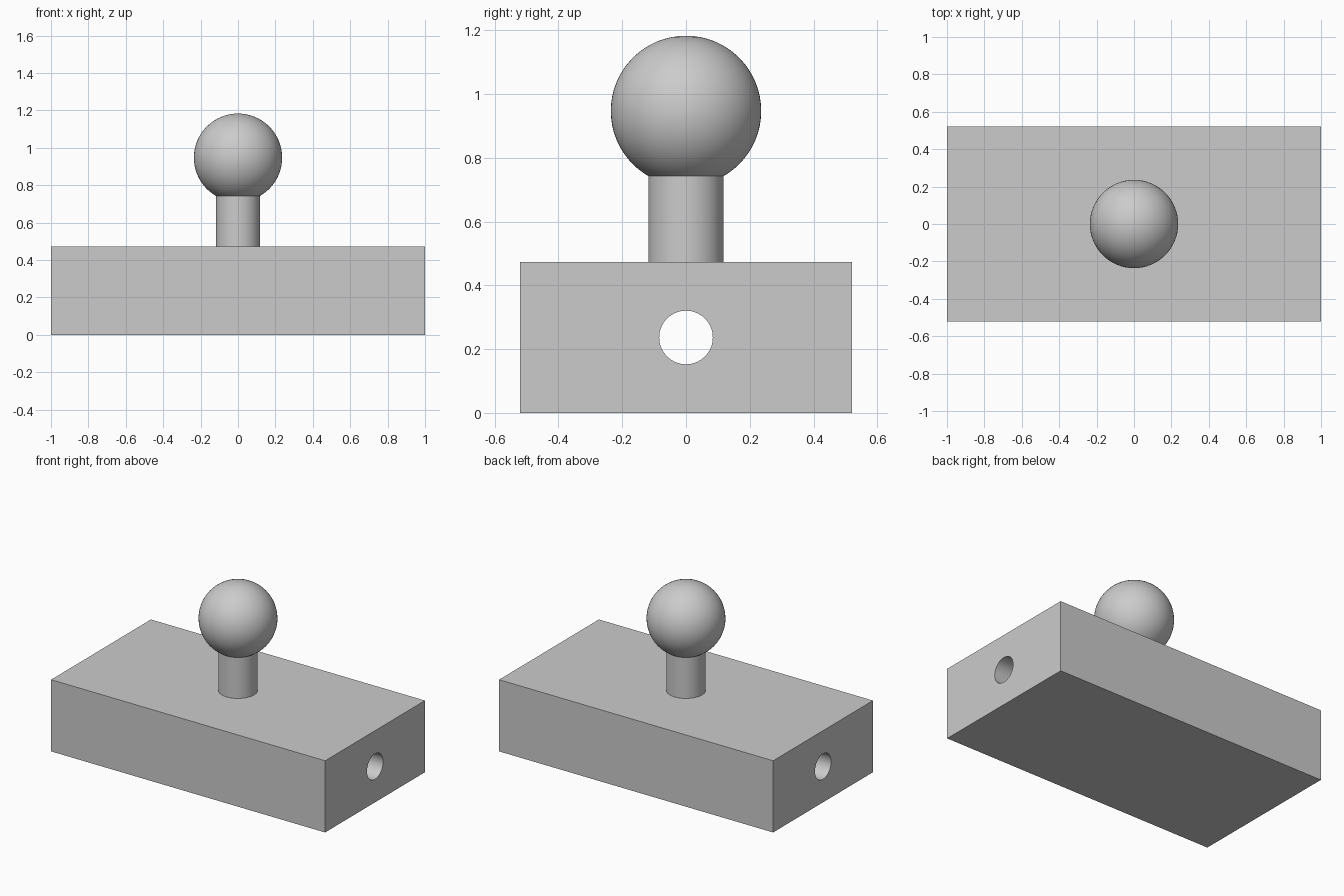
import bpy
import math

if "Cube" in bpy.data.objects:
    bpy.data.objects.remove(bpy.data.objects["Cube"])

W, D, H = 2.0, 1.04, 0.473      # block size
POST_R, BALL_R = 0.118, 0.236
BALL_Z = 0.947
HOLE_R = 0.084

grey = bpy.data.materials.new("light grey")
grey.diffuse_color = (0.6, 0.6, 0.6, 1)
grey.use_nodes = True
grey.node_tree.nodes["Principled BSDF"].inputs["Base Color"].default_value = grey.diffuse_color


def finish(name, smooth=True):
    ob = bpy.context.object
    ob.name = name
    ob.data.materials.append(grey)
    if smooth:
        bpy.ops.object.shade_smooth_by_angle(angle=math.radians(30))
    return ob


# Cutter for the hole running lengthwise through the block
bpy.ops.mesh.primitive_cylinder_add(vertices=64, radius=HOLE_R, depth=W + 0.4,
                                    location=(0, 0, H / 2),
                                    rotation=(0, math.pi / 2, 0))
cutter = finish("hole_cutter", smooth=False)
cutter.hide_render = True

# Block with the hole cut out
bpy.ops.mesh.primitive_cube_add(size=1, location=(0, 0, H / 2))
block = bpy.context.object
block.scale = (W, D, H)
bpy.ops.object.transform_apply(location=False, rotation=False, scale=True)
finish("block", smooth=False)
cut = block.modifiers.new("hole", 'BOOLEAN')
cut.operation = 'DIFFERENCE'
cut.solver = 'EXACT'
cut.object = cutter
bpy.ops.object.modifier_apply(modifier=cut.name)
bpy.ops.object.shade_smooth_by_angle(angle=math.radians(30))
bpy.data.objects.remove(cutter, do_unlink=True)

# Post, sunk slightly into the block and the ball
z0, z1 = H - 0.02, BALL_Z - 0.15
bpy.ops.mesh.primitive_cylinder_add(vertices=64, radius=POST_R, depth=z1 - z0,
                                    location=(0, 0, (z0 + z1) / 2))
finish("post")

# Ball on top
bpy.ops.mesh.primitive_uv_sphere_add(segments=64, ring_count=32, radius=BALL_R,
                                     location=(0, 0, BALL_Z))
finish("ball")
